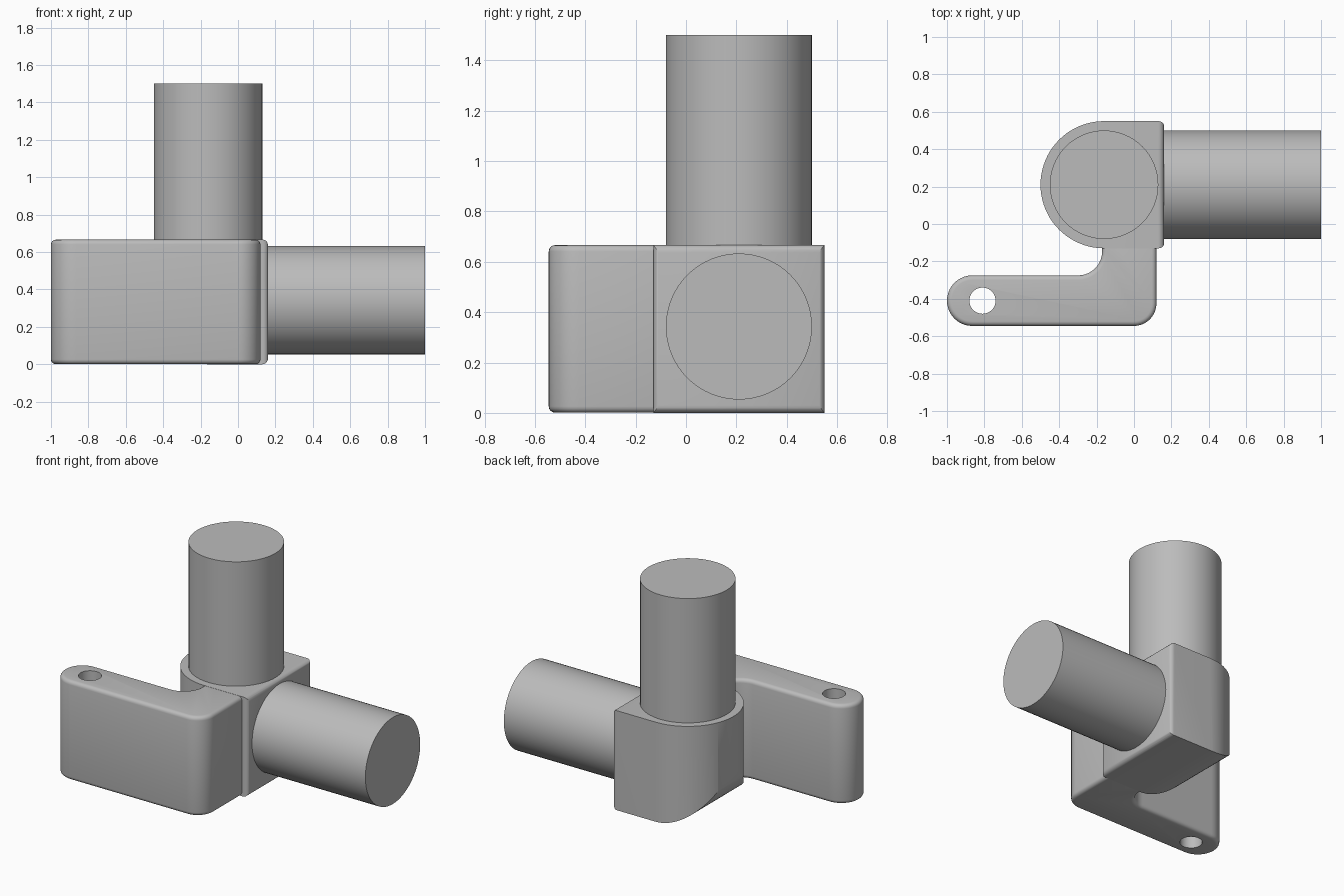
import bpy, bmesh
from math import sin, cos, radians, pi
from mathutils import Matrix

old = bpy.data.objects.get("Cube")
if old:
    bpy.data.objects.remove(old)

grey = bpy.data.materials.new("plain_grey")
grey.use_nodes = True
COLOUR = (0.5, 0.5, 0.5, 1)
grey.diffuse_color = COLOUR
grey.node_tree.nodes["Principled BSDF"].inputs["Base Color"].default_value = COLOUR

HEIGHT = 0.667        # height of elbow and arm
CX, CY, CZ = -0.16, 0.21, 0.343   # pipe axes
R_BODY, R_PIPE = 0.34, 0.29


def arc(cx, cy, r, start, end, n=10):
    """Points on an arc, angles in degrees."""
    angles = [radians(start + (end - start) * i / n) for i in range(n + 1)]
    return [(cx + r * cos(a), cy + r * sin(a)) for a in angles]


def add_object(name, bm, matrix=Matrix()):
    bmesh.ops.recalc_face_normals(bm, faces=bm.faces)
    mesh = bpy.data.meshes.new(name)
    bm.transform(matrix)
    bm.to_mesh(mesh)
    bm.free()
    mesh.materials.append(grey)
    obj = bpy.data.objects.new(name, mesh)
    bpy.context.collection.objects.link(obj)
    return obj


def prism(name, outline, low, high, matrix=Matrix()):
    """Extrude a closed outline along local z."""
    bm = bmesh.new()
    face = bm.faces.new([bm.verts.new((x, y, low)) for x, y in outline])
    new = bmesh.ops.extrude_face_region(bm, geom=[face])["geom"]
    top = [v for v in new if isinstance(v, bmesh.types.BMVert)]
    bmesh.ops.translate(bm, verts=top, vec=(0, 0, high - low))
    return add_object(name, bm, matrix)


def cylinder(name, radius, low, high, matrix):
    return prism(name, arc(0, 0, radius, 0, 360, 64)[:-1], low, high, matrix)


def activate(obj):
    bpy.ops.object.select_all(action='DESELECT')
    obj.select_set(True)
    bpy.context.view_layer.objects.active = obj


def apply_boolean(obj, cutter, operation):
    activate(obj)
    mod = obj.modifiers.new("cut", 'BOOLEAN')
    mod.operation, mod.solver, mod.object = operation, 'EXACT', cutter
    bpy.ops.object.modifier_apply(modifier=mod.name)
    bpy.data.objects.remove(cutter)


# Elbow block: plan outline intersected with a side outline, both round at -x
FACE, EDGE = 0.162, 0.03
back, front = CY + R_BODY, CY - R_BODY
plan = (arc(CX, CY, R_BODY, 90, 270, 40)
        + arc(FACE - EDGE, front + EDGE, EDGE, -90, 0, 5)
        + arc(FACE - EDGE, back - EDGE, EDGE, 0, 90, 5))
elbow = prism("elbow_block", plan, -0.1, 0.8)
FACE = 0.16
side = ([(CX - 0.343, HEIGHT)]
        + arc(CX, 0.343, 0.343, 180, 270, 24)
        + arc(FACE - EDGE, EDGE, EDGE, -90, 0, 5)
        + arc(FACE - EDGE, HEIGHT - EDGE, EDGE, 0, 90, 5))
side_shape = prism("side_shape", side, -1, 1, Matrix.Rotation(pi / 2, 4, 'X'))
apply_boolean(elbow, side_shape, 'INTERSECT')

# Arm: L-shaped plate with rounded ends and a filleted inside corner
arm_outline = ([(0.12, 0.0), (-0.17, 0.0)]
               + arc(-0.3, -0.145, 0.13, 0, -90)
               + arc(-0.865, -0.41, 0.135, 90, 270, 20)
               + arc(0.0, -0.425, 0.12, -90, 0))
arm = prism("arm", arm_outline, 0.001, HEIGHT - 0.001)
activate(arm)
bevel = arm.modifiers.new("rounded_edges", 'BEVEL')
bevel.width, bevel.segments = 0.025, 4
bevel.limit_method, bevel.angle_limit = 'ANGLE', radians(60)
bpy.ops.object.modifier_apply(modifier=bevel.name)

# Pin hole through the arm
hole = cylinder("hole_cutter", 0.07, -0.1, 0.8, Matrix.Translation((-0.81, -0.41, 0)))
apply_boolean(arm, hole, 'DIFFERENCE')

# Pipes
upright = cylinder("upright_pipe", R_PIPE, 0.5, 1.5, Matrix.Translation((CX, CY, 0)))
level = cylinder("level_pipe", R_PIPE, 0.0, 1.0,
                 Matrix.Translation((0, CY, CZ)) @ Matrix.Rotation(pi / 2, 4, 'Y'))

for obj in (elbow, arm, upright, level):
    activate(obj)
    bpy.ops.object.shade_smooth_by_angle(angle=radians(30))
